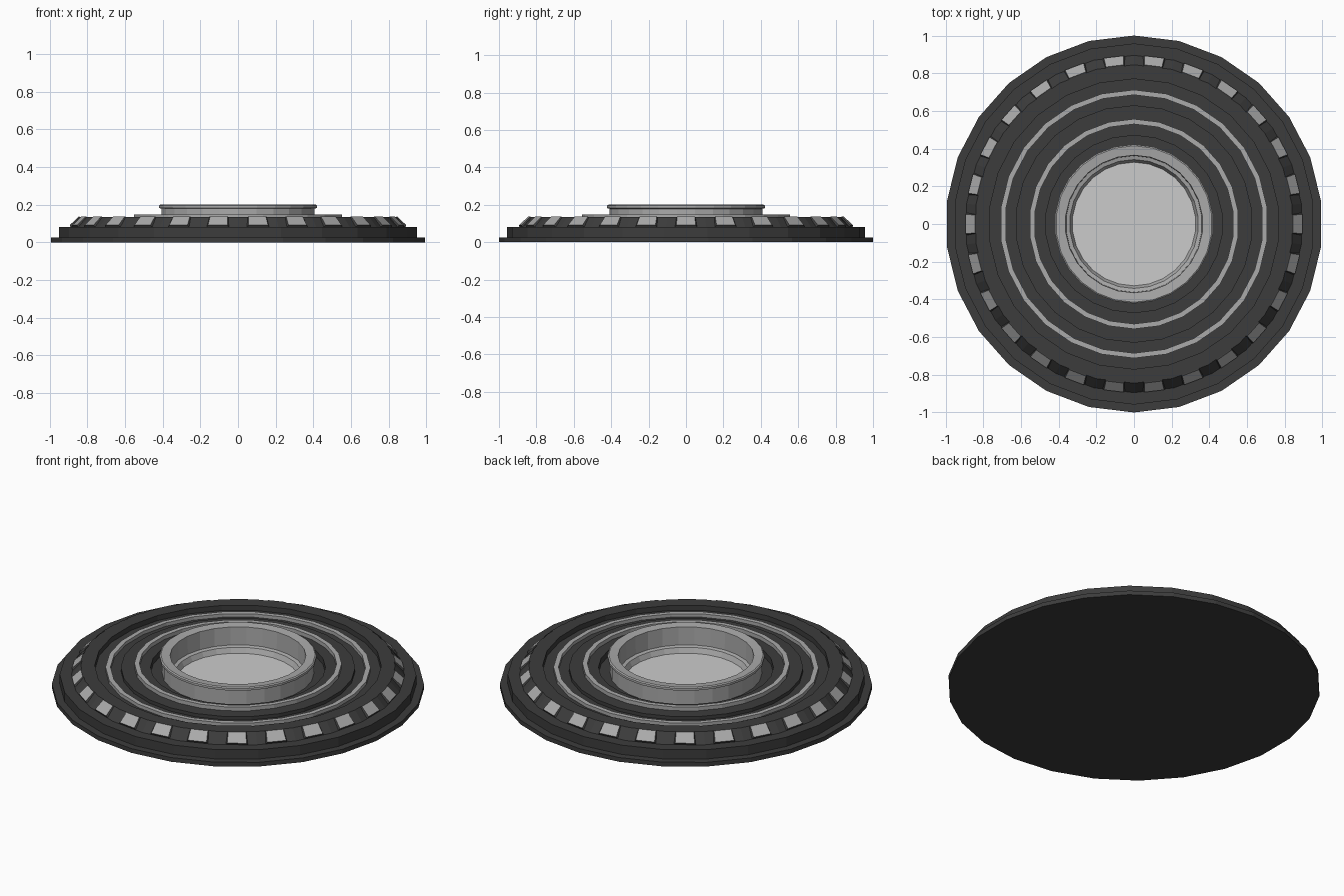
import bpy, bmesh, math

if "Cube" in bpy.data.objects:
    bpy.data.objects.remove(bpy.data.objects["Cube"])

N = 26
STEP = 2 * math.pi / N


def mat(name, v):
    m = bpy.data.materials.new(name)
    m.diffuse_color = (v, v, v, 1)
    m.use_nodes = True
    m.node_tree.nodes["Principled BSDF"].inputs["Base Color"].default_value = m.diffuse_color
    return m


DARK = mat("dark_rubber", 0.045)
GREY = mat("grey_metal", 0.4)


def finish(name, bm, mats):
    bmesh.ops.recalc_face_normals(bm, faces=bm.faces)
    me = bpy.data.meshes.new(name)
    bm.to_mesh(me)
    bm.free()
    ob = bpy.data.objects.new(name, me)
    bpy.context.collection.objects.link(ob)
    for m in mats:
        me.materials.append(m)
    return ob


def lathe(name, profile, mats, closed=True):
    """Revolve (radius, z) points into a 26-sided flat-faced solid."""
    bm = bmesh.new()
    rings = []
    for r, z in profile:
        if r == 0:
            rings.append([bm.verts.new((0, 0, z))] * N)
        else:
            rings.append([bm.verts.new((r * math.cos(a), r * math.sin(a), z))
                          for a in (math.pi / 2 + i * STEP for i in range(N))])
    pairs = list(zip(rings, rings[1:]))
    if closed:
        pairs.append((rings[-1], rings[0]))
    for a, b in pairs:
        for i in range(N):
            j = (i + 1) % N
            quad = list(dict.fromkeys((a[i], a[j], b[j], b[i])))
            bm.faces.new(quad)
    return finish(name, bm, mats)


# Stepped dark body with concentric grooves and a central well
lathe("body", [
    (0, 0), (1, 0), (1, 0.025), (0.958, 0.025), (0.958, 0.08),
    (0.895, 0.08), (0.845, 0.135), (0.77, 0.135), (0.77, 0.105),
    (0.63, 0.105), (0.63, 0.125), (0.47, 0.125), (0.47, 0.09),
    (0.38, 0.09), (0.38, 0.045), (0, 0.045)], [DARK], closed=False)


# Two thin raised trim rings
def band(name, r0, r1, z0, z1):
    lathe(name, [(r0, z0), (r1, z0), (r1, z1), (r0, z1)], [GREY])


band("outer_trim_ring", 0.685, 0.712, 0.10, 0.125)
band("inner_trim_ring", 0.53, 0.557, 0.12, 0.148)

# Central collar with an overhanging lip and inner shelf
lathe("collar", [
    (0.408, 0.05), (0.408, 0.178), (0.422, 0.182), (0.422, 0.195),
    (0.415, 0.2), (0.365, 0.195), (0.362, 0.09), (0.342, 0.085), (0.325, 0.05)], [GREY])

# Pale floor of the well
lathe("centre_disc", [(0, 0.046), (0.345, 0.046), (0.345, 0.056), (0, 0.056)], [],
      closed=False)

# Grip blocks on the sloped shoulder, dark sides with a grey panel
bm = bmesh.new()
for i in range(N):
    a = math.pi / 2 + (i + 0.5) * STEP
    c, s = math.cos(a), math.sin(a)

    def pt(r, t, z):
        return bm.verts.new((r * c - t * s, r * s + t * c, z))

    base = [pt(0.888, -0.06, 0.079), pt(0.888, 0.06, 0.079),
            pt(0.830, 0.055, 0.134), pt(0.830, -0.055, 0.134)]
    top = [pt(0.893, -0.052, 0.091), pt(0.893, 0.052, 0.091),
           pt(0.845, 0.047, 0.136), pt(0.845, -0.047, 0.136)]
    bm.faces.new(base)
    bm.faces.new(top).material_index = 1
    for k in range(4):
        m = (k + 1) % 4
        bm.faces.new((base[k], base[m], top[m], top[k]))
finish("grip_blocks", bm, [DARK, GREY])
